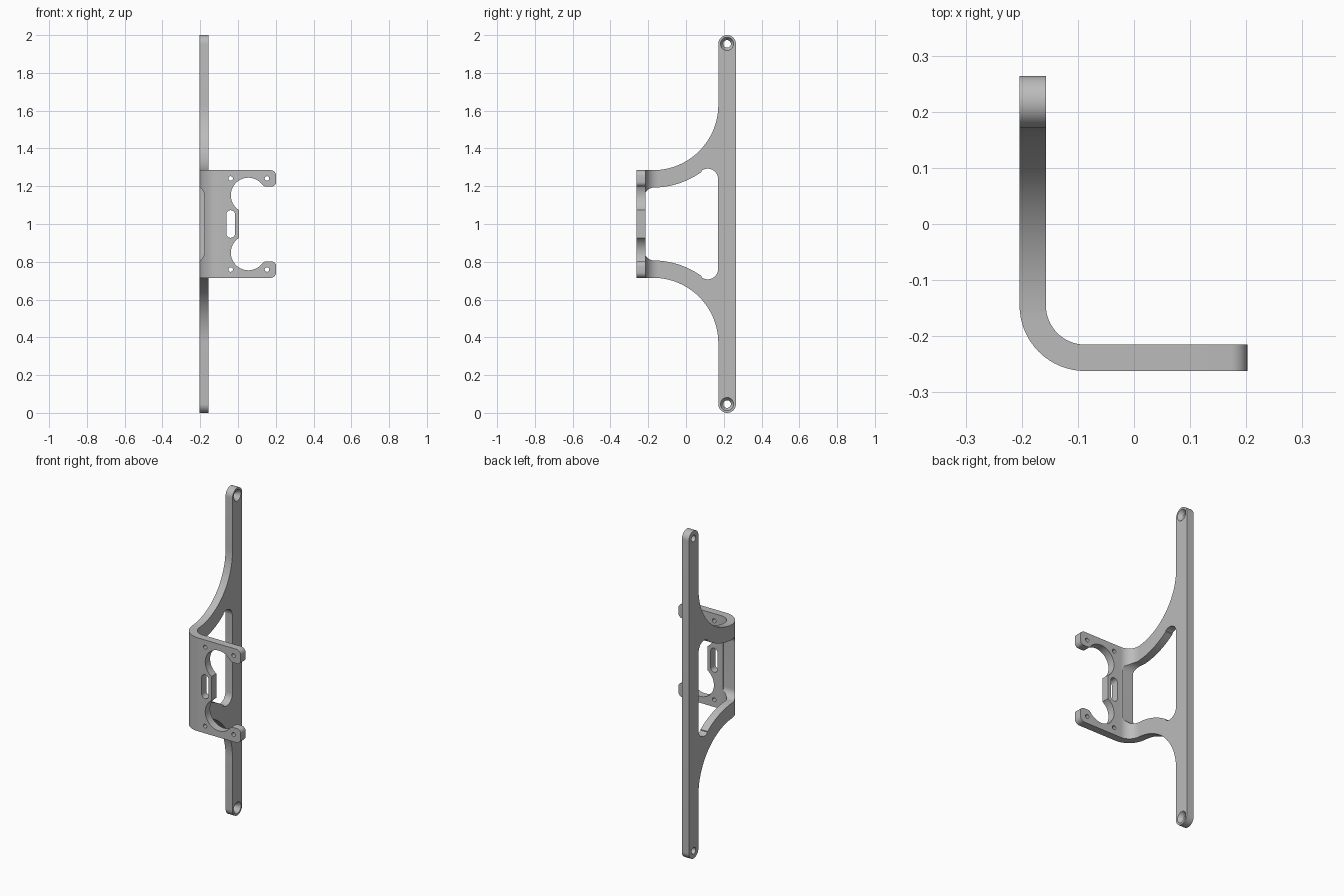
import bpy
import bmesh
from math import cos, sin, radians
from mathutils import Vector

if "Cube" in bpy.data.objects:
    bpy.data.objects.remove(bpy.data.objects["Cube"])

MID = 1.0  # height of the mirror plane


def arc(cx, cy, r, start, end, steps=16):
    angles = [radians(start + (end - start) * i / steps) for i in range(steps + 1)]
    return [(cx + r * cos(a), cy + r * sin(a)) for a in angles]


def mirrored(half):
    """Close an upper half outline with its reflection."""
    return half + [(u, -v) for u, v in reversed(half)]


# Maps outline coordinates plus depth to world space
PLANES = {
    "x": lambda u, v, d: Vector((d, u, v + MID)),
    "y": lambda u, v, d: Vector((u, d, v + MID)),
    "z": lambda u, v, d: Vector((u, v, d)),
}


def loft(name, axis, sections):
    """Solid through matching outlines, each given with its depth."""
    bm = bmesh.new()
    rings = [[bm.verts.new(PLANES[axis](u, v, d)) for u, v in pts] for d, pts in sections]
    n = len(rings[0])
    for a, b in zip(rings, rings[1:]):
        for i in range(n):
            j = (i + 1) % n
            bm.faces.new((a[i], a[j], b[j], b[i]))
    bm.faces.new(rings[0])
    bm.faces.new(rings[-1])
    bmesh.ops.recalc_face_normals(bm, faces=bm.faces)
    mesh = bpy.data.meshes.new(name)
    bm.to_mesh(mesh)
    bm.free()
    obj = bpy.data.objects.new(name, mesh)
    bpy.context.collection.objects.link(obj)
    return obj


def prism(name, axis, pts, d0, d1):
    return loft(name, axis, [(d0, pts), (d1, pts)])


def circle(u, v, r):
    return arc(u, v, r, 0, 360, 32)[:-1]


# Bent strip seen from above
strip = ([(-0.204, 0.3)] + arc(-0.087, -0.145, 0.117, 180, 270)
         + [(0.202, -0.262), (0.202, -0.215)]
         + arc(-0.087, -0.145, 0.07, 270, 180) + [(-0.157, 0.3)])
bracket = prism("mounting_bracket", "z", strip, -0.1, 2.1)

# Side silhouette: rounded upright with curved arms
side = mirrored(arc(0.2175, 0.9535, 0.0465, 0, 180, 24)
                + arc(-0.174, 0.63, 0.345, 0, -90, 32) + [(-0.3, 0.285)])
shape = prism("side_shape", "x", side, -0.4, 0.4)

# Window between the arms
window = mirrored(arc(0.115, 0.238, 0.055, 0, 126)
                  + arc(-0.174, 0.63, 0.437, -54, -90)
                  + arc(-0.17, 0.143, 0.05, 90, 180))
cutters = [prism("window_cutter", "x", window, -0.4, -0.1)]

# Open notch with hooked ends on the front plate
notch = mirrored([(0.005, 0.074)] + arc(0.055, 0.152, 0.093, 237, 37, 32)
                 + arc(0.149, 0.223, 0.025, 217, 270, 8)[1:]
                 + arc(0.177, 0.223, 0.025, 270, 360, 8)
                 + arc(0.172, 0.255, 0.03, 0, 90, 8) + [(0.172, 0.33), (0.3, 0.33)])
cutters.append(prism("notch_cutter", "y", notch, -0.4, -0.1))

# Slot in the web
slot = arc(-0.039, 0.05, 0.023, 0, 180) + arc(-0.039, -0.05, 0.023, 180, 360)
cutters.append(prism("slot_cutter", "y", slot, -0.4, -0.1))

# Screw holes in the plate, countersunk holes in the upright ends
for s in (-1, 1):
    for x in (-0.039, 0.153):
        cutters.append(prism("plate_hole_cutter", "y", circle(x, s * 0.241, 0.012), -0.4, -0.1))
    profile = [(-0.3, 0.02), (-0.18, 0.02), (-0.157, 0.035), (-0.1, 0.035)]
    cutters.append(loft("end_hole_cutter", "x",
                        [(d, circle(0.2175, s * 0.9535, r)) for d, r in profile]))

# Combine
bpy.context.view_layer.objects.active = bracket
bracket.select_set(True)
for tool in [shape] + cutters:
    tool.hide_render = True
    mod = bracket.modifiers.new(tool.name, "BOOLEAN")
    mod.operation = "INTERSECT" if tool is shape else "DIFFERENCE"
    mod.solver = "EXACT"
    mod.object = tool
    bpy.ops.object.modifier_apply(modifier=mod.name)
    bpy.data.objects.remove(tool)

bpy.ops.object.shade_smooth_by_angle(angle=radians(30))

# Grey finish
grey = bpy.data.materials.new("plain_grey")
grey.use_nodes = True
grey.diffuse_color = (0.5, 0.5, 0.5, 1)
grey.node_tree.nodes["Principled BSDF"].inputs["Base Color"].default_value = grey.diffuse_color
bracket.data.materials.clear()
bracket.data.materials.append(grey)
